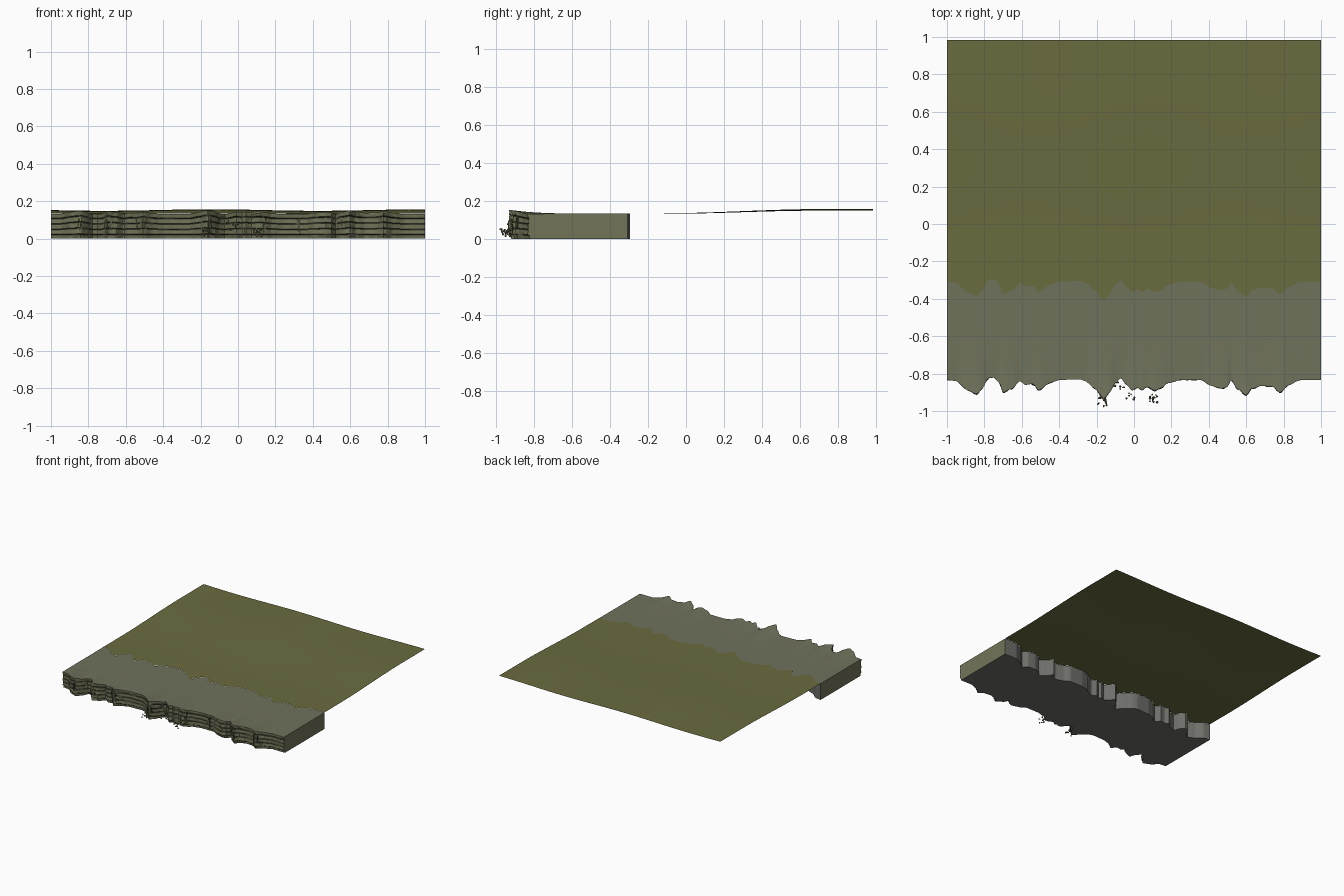
import bpy, bmesh, math, random
from mathutils import Vector, noise

random.seed(4)
if "Cube" in bpy.data.objects:
    bpy.data.objects.remove(bpy.data.objects["Cube"], do_unlink=True)


def srgb(*rgb):
    return [((c / 255 + 0.055) / 1.055) ** 2.4 for c in rgb] + [1.0]


def make_material(name, colour):
    mat = bpy.data.materials.new(name)
    mat.use_nodes = True
    mat.diffuse_color = colour
    mat.node_tree.nodes["Principled BSDF"].inputs["Base Color"].default_value = colour
    return mat


grass = make_material("olive grass", srgb(106, 107, 63))
bare_top = make_material("bare rock top", srgb(112, 114, 92))
cliff = make_material("cliff stone", srgb(114, 116, 88))
crack = make_material("dark crack", srgb(62, 63, 46))
under = make_material("grey underside", srgb(110, 110, 106))

# Wavy cliff edge: position across and depth, in hundredths
EDGE = [(-100, 83.4), (-95, 84), (-89, 89), (-84, 91), (-81, 88), (-78, 82.5),
        (-75, 82), (-72, 85), (-70, 90), (-65, 88), (-61, 84), (-58, 86), (-54, 85.5),
        (-51, 89), (-45, 85), (-40, 83.4), (-29, 83), (-26, 84), (-21, 88), (-16, 93.5),
        (-13, 90), (-10, 85), (-7, 82.5), (-4, 86), (-1, 89), (2, 87.5), (4, 89),
        (7, 87), (11, 89), (15, 87.5), (18, 85), (25, 83.4), (36, 83.4), (41, 86.5),
        (47, 88), (50, 87), (52, 83.4), (55, 88), (60, 91.5), (63, 88), (68, 86.5),
        (74, 87), (78, 90), (83, 86), (89, 83.4), (100, 83.4)]
BACK = 0.525      # slab depth
FAR = 0.985       # far side of the grass


def edge_y(x):
    for (x0, y0), (x1, y1) in zip(EDGE, EDGE[1:]):
        if x * 100 <= x1:
            t = (x * 100 - x0) / (x1 - x0)
            t = 0.5 * t + 0.5 * t * t * (3 - 2 * t)
            return -(y0 + (y1 - y0) * t) / 100
    return -EDGE[-1][1] / 100


def ground_z(x, y):
    rise = min(max((y + 0.1) / 0.8, 0), 1)
    wave = 0.004 * math.cos(5.5 * x + 0.8) * min(max(y + 0.4, 0), 1)
    return 0.134 + 0.019 * rise * rise * (3 - 2 * rise) + wave


def finish(bm, name, mats, angle=35):
    bmesh.ops.recalc_face_normals(bm, faces=bm.faces)
    mesh = bpy.data.meshes.new(name)
    bm.to_mesh(mesh)
    bm.free()
    for m in mats:
        mesh.materials.append(m)
    obj = bpy.data.objects.new(name, mesh)
    bpy.context.collection.objects.link(obj)
    bpy.ops.object.select_all(action="DESELECT")
    obj.select_set(True)
    bpy.context.view_layer.objects.active = obj
    bpy.ops.object.shade_smooth_by_angle(angle=math.radians(angle))
    return obj


COLUMNS = 280
XS = [-1 + 2 * i / COLUMNS for i in range(COLUMNS + 1)]

# Strata of the cliff face: height fraction and setback
STRATA = [(0, 0.012), (0.14, 0.008), (0.18, 0), (0.36, 0.001), (0.38, 0.007),
          (0.4, 0.001), (0.58, 0), (0.6, 0.007), (0.62, 0.002), (0.79, 0.003),
          (0.81, 0.009), (0.84, 0.003), (0.93, 0), (1, 0)]
TOP_ROWS = 8


def section(x):
    """Closed outline of the slab at one position across."""
    front = edge_y(x)
    bulge = min(max((-front - 0.84) / 0.08, 0), 1)
    lip = 0.132 + 0.02 * bulge
    points = []
    for frac, setback in STRATA:
        rough = noise.noise(Vector((x * 30, frac * 5, 2))) * (0.003 + 0.011 * bulge)
        inset = setback + (rough if 0 < frac < 1 else 0)
        points.append((x, front + inset, frac * lip))
    for i in range(1, TOP_ROWS + 1):
        t = i / TOP_ROWS
        points.append((x, front + BACK * t, 0.133 + (lip - 0.133) * (1 - t) ** 4))
    points.append((x, front + BACK, 0))
    return points


# Rock slab with layered cliff front
bm = bmesh.new()
rings = [[bm.verts.new(p) for p in section(x)] for x in XS]
count, strata_count = len(rings[0]), len(STRATA)
for c, (a, b) in enumerate(zip(rings, rings[1:])):
    for j in range(count):
        k = (j + 1) % count
        face = bm.faces.new((a[j], b[j], b[k], a[k]))
        if j >= count - 2:
            face.material_index = 3
        elif j >= strata_count - 1:
            face.material_index = 0
        else:
            gap = STRATA[j][1] > 0.005 or STRATA[k][1] > 0.005
            broken = noise.noise(Vector((XS[c] * 9, j // 3, 7))) > -0.12
            face.material_index = 2 if j > 0 and gap and broken else 1
for ring in (rings[0], rings[-1]):
    bm.faces.new(ring).material_index = 1
finish(bm, "rock_slab", [bare_top, cliff, crack, under], 30)

# Thin grass sheet behind the bare rock
bm = bmesh.new()
ROWS = 32
sheet = []
for x in XS:
    start = edge_y(x) + BACK
    ys = [start + (FAR - start) * r / ROWS for r in range(ROWS + 1)]
    sheet.append([bm.verts.new((x, y, ground_z(x, y))) for y in ys])
for a, b in zip(sheet, sheet[1:]):
    for r in range(ROWS):
        bm.faces.new((a[r], b[r], b[r + 1], a[r + 1]))
turf = finish(bm, "grass_sheet", [grass])
if turf.data.polygons[0].normal.z < 0:
    turf.data.flip_normals()

# Vertical fissures and broken ribs at the prominent corners
bm = bmesh.new()
for centre, spread in ((-0.81, 0.05), (-0.7, 0.03), (-0.52, 0.03), (-0.14, 0.06),
                       (0.12, 0.03), (0.33, 0.02), (0.58, 0.06), (0.78, 0.03)):
    for n in range(4):
        x = centre + random.uniform(-spread, spread)
        made = bmesh.ops.create_cube(bm, size=1)["verts"]
        height = random.uniform(0.03, 0.075)
        z = random.uniform(0.055, 0.085)
        lean = random.uniform(-0.2, 0.2)
        for v in made:
            px = x + v.co.x * 0.007 + v.co.z * height * lean
            v.co = (px, edge_y(px) + 0.004 + v.co.y * 0.016, z + v.co.z * height)
        for f in {f for v in made for f in v.link_faces}:
            f.material_index = n % 2
finish(bm, "cliff_ribs", [cliff, crack])

# Loose chips below the cliff
bm = bmesh.new()
for x, y, z, amount in ((-0.17, -0.955, 0.035, 14), (-0.08, -0.86, 0.1, 9),
                        (-0.02, -0.92, 0.06, 6), (0.11, -0.94, 0.035, 14)):
    for n in range(amount):
        made = bmesh.ops.create_icosphere(bm, subdivisions=1, radius=0.008)["verts"]
        spot = Vector((x + random.uniform(-0.025, 0.025), y + random.uniform(-0.022, 0.03),
                       z + random.uniform(-0.02, 0.02)))
        size = Vector([random.uniform(0.5, 1.2) for _ in range(3)])
        for v in made:
            v.co = spot + v.co * size * random.uniform(0.8, 1.1)
finish(bm, "loose_chips", [cliff], 20)
